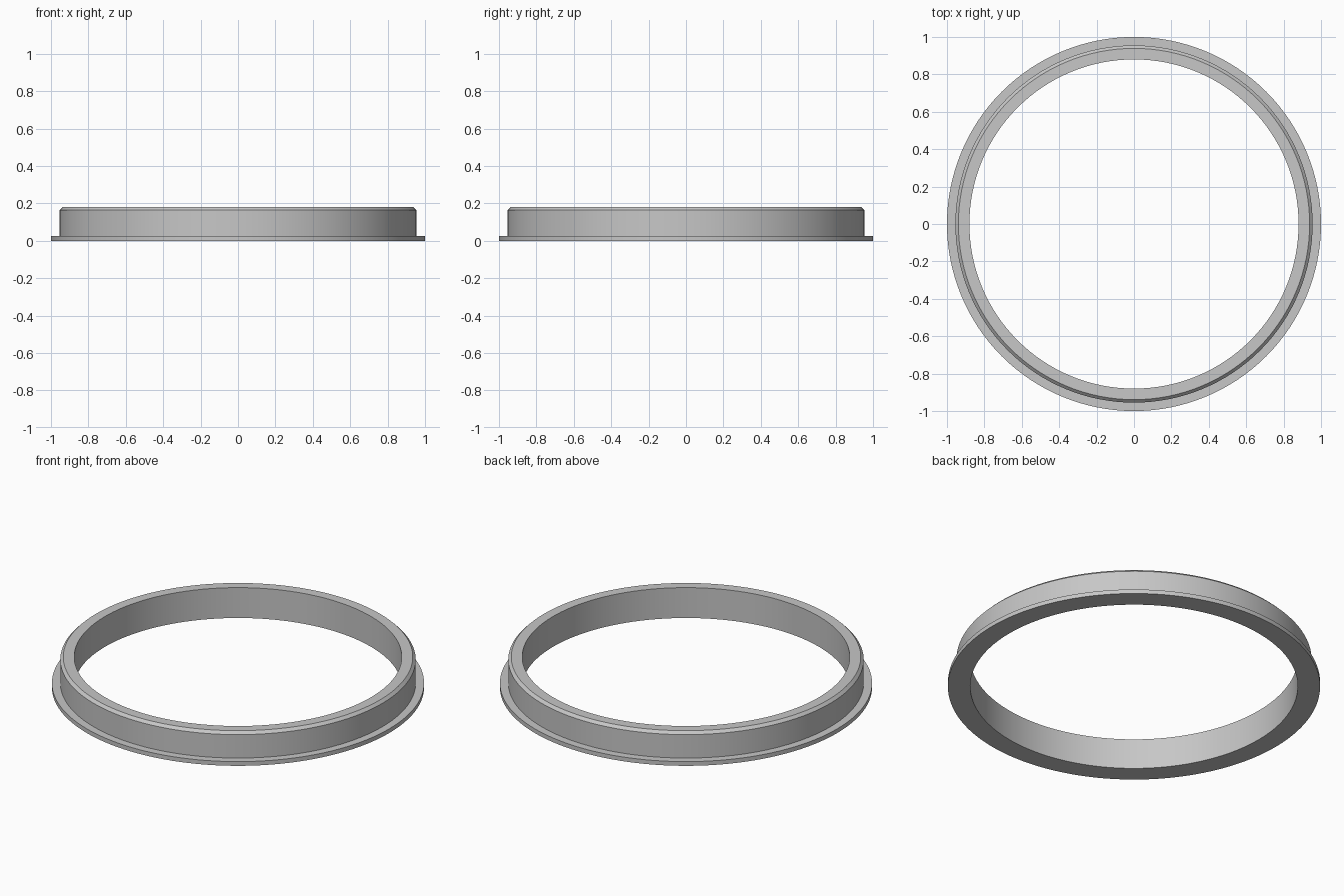
import bpy
import bmesh
import math
from mathutils import Matrix

cube = bpy.data.objects.get("Cube")
if cube:
    bpy.data.objects.remove(cube, do_unlink=True)

# Single grey material
GREY = (0.57, 0.57, 0.57, 1.0)
grey = bpy.data.materials.new("plain_grey")
grey.use_nodes = True
grey.diffuse_color = GREY
grey.node_tree.nodes["Principled BSDF"].inputs["Base Color"].default_value = GREY

# Ring dimensions
INNER, WALL, FLANGE = 0.88, 0.955, 1.0
HEIGHT, FLANGE_HEIGHT, CHAMFER = 0.18, 0.025, 0.016
SEGMENTS = 128

# Closed cross-section as (radius, height)
profile = [
    (INNER, 0),
    (FLANGE, 0),
    (FLANGE, FLANGE_HEIGHT),
    (WALL, FLANGE_HEIGHT),
    (WALL, HEIGHT - CHAMFER),
    (WALL - CHAMFER, HEIGHT),
    (INNER, HEIGHT),
]

# Revolve the section around z
bm = bmesh.new()
rings = []
for i in range(SEGMENTS):
    turn = Matrix.Rotation(math.tau * i / SEGMENTS, 3, "Z")
    rings.append([bm.verts.new((turn[0][0] * r, turn[1][0] * r, z)) for r, z in profile])
for i, ring in enumerate(rings):
    following = rings[(i + 1) % SEGMENTS]
    for j in range(len(profile)):
        k = (j + 1) % len(profile)
        bm.faces.new((ring[j], following[j], following[k], ring[k]))
bmesh.ops.recalc_face_normals(bm, faces=bm.faces)

mesh = bpy.data.meshes.new("flanged_ring")
bm.to_mesh(mesh)
bm.free()
mesh.materials.append(grey)
ring_object = bpy.data.objects.new("flanged_ring", mesh)
bpy.context.collection.objects.link(ring_object)

# Smooth round walls, crisp rims
bpy.ops.object.select_all(action="DESELECT")
ring_object.select_set(True)
bpy.context.view_layer.objects.active = ring_object
bpy.ops.object.shade_smooth_by_angle(angle=math.radians(30))
